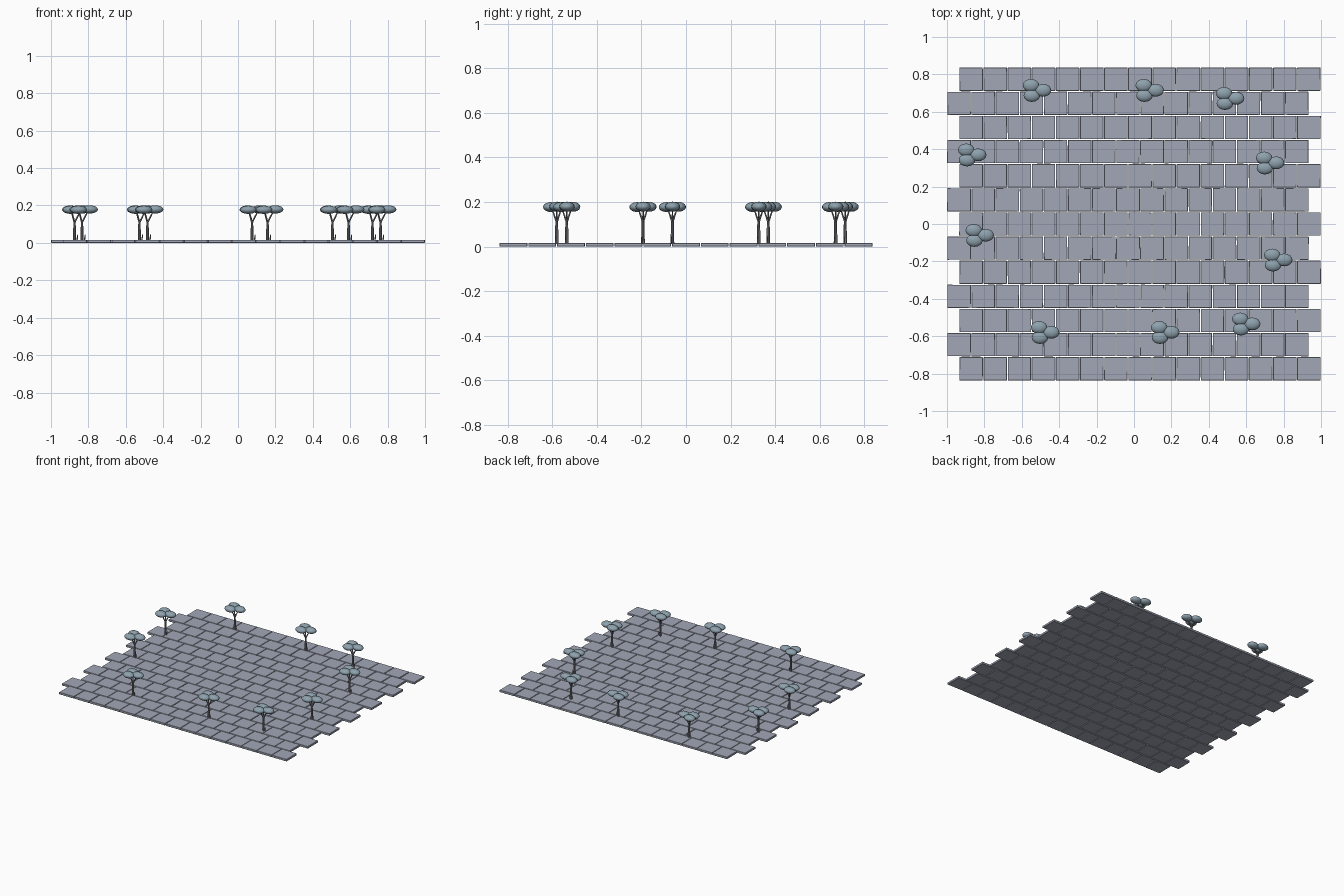
import bpy, bmesh, math, random
from mathutils import Vector, Matrix

if "Cube" in bpy.data.objects:
    bpy.data.objects.remove(bpy.data.objects["Cube"])

random.seed(4)


def material(name, rgb):
    m = bpy.data.materials.new(name)
    m.diffuse_color = (*rgb, 1)
    m.use_nodes = True
    m.node_tree.nodes["Principled BSDF"].inputs["Base Color"].default_value = m.diffuse_color
    return m


STONE = material("stone", (0.36, 0.39, 0.47))
BARK = material("bark", (0.22, 0.22, 0.25))
LEAF = material("leaf", (0.27, 0.36, 0.42))


def to_mesh(bm, name, mat, smooth=False):
    bmesh.ops.recalc_face_normals(bm, faces=bm.faces)
    for f in bm.faces:
        f.smooth = smooth
    me = bpy.data.meshes.new(name)
    bm.to_mesh(me)
    bm.free()
    me.materials.append(mat)
    return me


def add_object(name, me, loc=(0, 0, 0)):
    ob = bpy.data.objects.new(name, me)
    ob.location = loc
    bpy.context.collection.objects.link(ob)
    return ob


def limb(bm, a, b, r1, r2, sides=8):
    # tapered round rod between two points
    a, b = Vector(a), Vector(b)
    d = b - a
    mat = Matrix.Translation((a + b) / 2) @ d.to_track_quat('Z', 'Y').to_matrix().to_4x4()
    bmesh.ops.create_cone(bm, cap_ends=True, segments=sides, radius1=r1,
                          radius2=r2, depth=d.length, matrix=mat)


# paving: 13 rows of 15 slabs in running bond, slightly uneven joints
PITCH, ROWS, COLS, THICK = 0.129, 13, 15, 0.016
for row in range(ROWS):
    bm = bmesh.new()
    y = (row - (ROWS - 1) / 2) * PITCH
    shift = PITCH / 4 if row % 2 == 0 else -PITCH / 4
    for col in range(COLS):
        x = (col - (COLS - 1) / 2) * PITCH + shift
        w = 0.126 + random.uniform(-0.002, 0.001)
        mat = (Matrix.Translation((x, y, THICK / 2))
               @ Matrix.Rotation(random.uniform(-0.008, 0.008), 4, 'Z')
               @ Matrix.Diagonal((w, 0.124, THICK, 1)))
        bmesh.ops.create_cube(bm, size=1, matrix=mat)
    slabs = add_object(f"paving_row_{row + 1}", to_mesh(bm, "paving_row", STONE))
    bevel = slabs.modifiers.new("worn_edges", 'BEVEL')
    bevel.width = 0.0015
    bevel.segments = 1

# shared tree meshes: forked trunk and three flattened leaf clumps
CLUMPS = [(-0.023, 0.027, 0.178), (0.041, 0.001, 0.179), (-0.019, -0.027, 0.177)]
bm = bmesh.new()
limb(bm, (0, 0, 0.012), (0, 0, 0.115), 0.0085, 0.006)
for cx, cy, cz in CLUMPS:
    limb(bm, (0, 0, 0.108), (cx * 0.75, cy * 0.75, cz - 0.01), 0.005, 0.003, 6)
limb(bm, (0.013, -0.004, 0.014), (0.017, -0.004, 0.045), 0.004, 0.002, 6)
trunk_mesh = to_mesh(bm, "trunk", BARK, True)
trunk_mesh.set_sharp_from_angle(angle=math.radians(40))

bm = bmesh.new()
for c in CLUMPS:
    bmesh.ops.create_uvsphere(bm, u_segments=16, v_segments=10, radius=1,
                              matrix=Matrix.Translation(c) @ Matrix.Diagonal((0.044, 0.034, 0.022, 1)))
crown_mesh = to_mesh(bm, "crown", LEAF, True)

# ten trees around the edge of the court
TREES = [(-0.527, 0.714), (0.075, 0.714), (0.505, 0.671), (-0.874, 0.369), (0.719, 0.326),
         (-0.834, -0.061), (0.762, -0.193), (-0.484, -0.58), (0.158, -0.58), (0.591, -0.535)]
for i, (x, y) in enumerate(TREES, 1):
    add_object(f"tree_trunk_{i}", trunk_mesh, (x, y, 0))
    add_object(f"tree_crown_{i}", crown_mesh, (x, y, 0))
